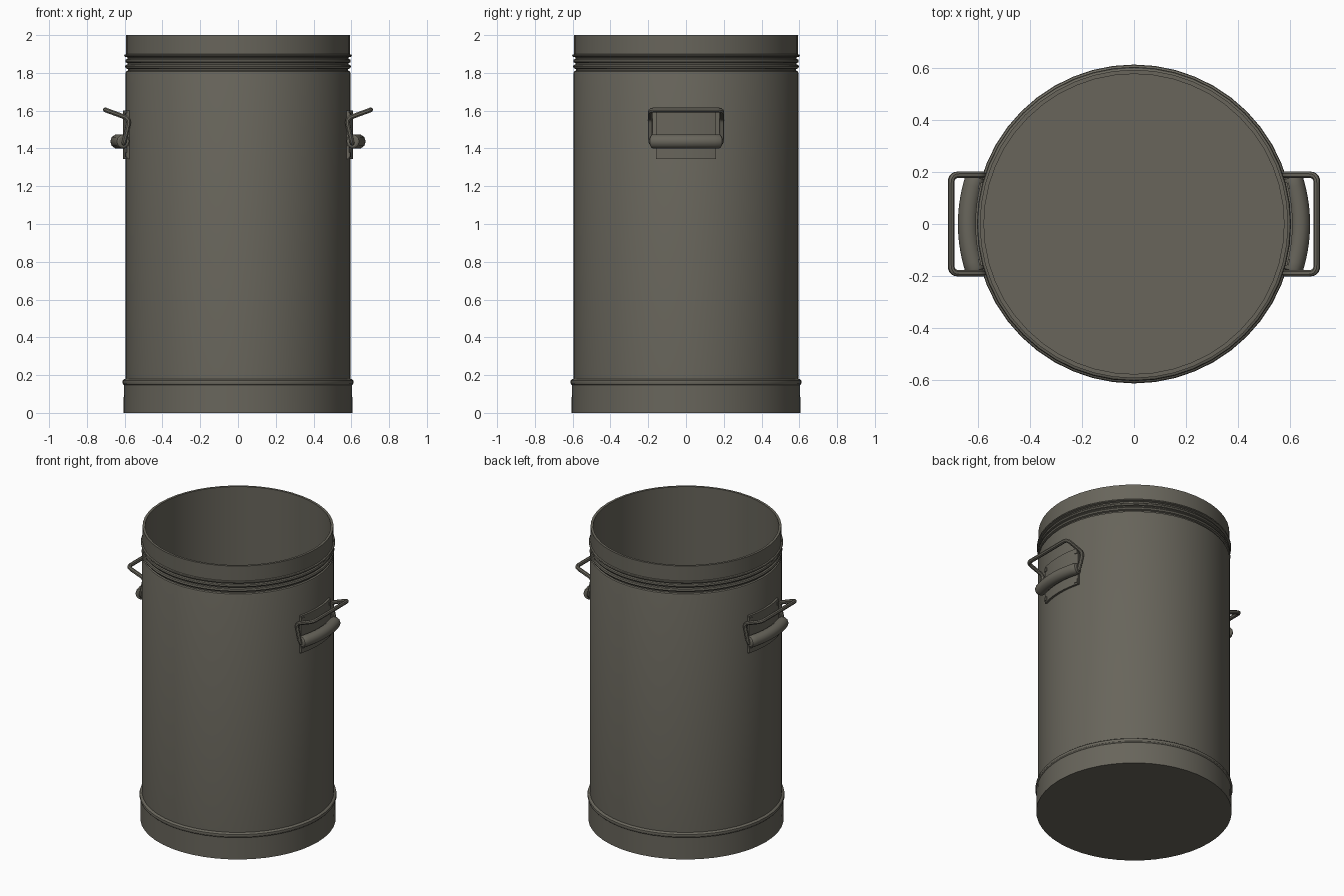
import bpy, bmesh, math
from mathutils import Vector

if "Cube" in bpy.data.objects:
    bpy.data.objects.remove(bpy.data.objects["Cube"])

SEG = 48

steel = bpy.data.materials.new("warm grey steel")
steel.diffuse_color = (0.138, 0.130, 0.105, 1)
steel.use_nodes = True
steel.node_tree.nodes["Principled BSDF"].inputs["Base Color"].default_value = steel.diffuse_color


def finish(ob, angle=30):
    ob.data.materials.clear()
    ob.data.materials.append(steel)
    bpy.ops.object.select_all(action='DESELECT')
    ob.select_set(True)
    bpy.context.view_layer.objects.active = ob
    bpy.ops.object.shade_smooth_by_angle(angle=math.radians(angle))
    return ob


def from_bmesh(name, bm):
    bmesh.ops.recalc_face_normals(bm, faces=bm.faces)
    me = bpy.data.meshes.new(name)
    bm.to_mesh(me)
    bm.free()
    ob = bpy.data.objects.new(name, me)
    bpy.context.collection.objects.link(ob)
    return finish(ob)


def lathe(name, profile):
    """Revolve an (r, z) profile about z; both ends are closed by discs."""
    bm = bmesh.new()
    rings = []
    for r, z in profile:
        rings.append([bm.verts.new((r * math.cos(2 * math.pi * i / SEG),
                                    r * math.sin(2 * math.pi * i / SEG), z)) for i in range(SEG)])
    for a, b in zip(rings, rings[1:]):
        for i in range(SEG):
            j = (i + 1) % SEG
            bm.faces.new((a[i], a[j], b[j], b[i]))
    bm.faces.new(rings[0][::-1])
    bm.faces.new(rings[-1])
    return from_bmesh(name, bm)


def curved_plate(name, side, r0, r1, y0, y1, z0, z1, n):
    """Block bent around the can between two radii."""
    bm = bmesh.new()
    rows = []
    for i in range(n + 1):
        a = math.asin((y0 + (y1 - y0) * i / n) / r1)
        c, s = math.cos(a) * side, math.sin(a) * side
        rows.append([bm.verts.new((r * c, r * s, z))
                     for r, z in ((r0, z0), (r1, z0), (r1, z1), (r0, z1))])
    for a, b in zip(rows, rows[1:]):
        for k in range(4):
            m = (k + 1) % 4
            bm.faces.new((a[k], a[m], b[m], b[k]))
    bm.faces.new(rows[0])
    bm.faces.new(rows[-1])
    return from_bmesh(name, bm)


def rounded(points, radius, steps=5):
    """Round the inner corners of a path."""
    pts = [Vector(p) for p in points]
    out = [pts[0]]
    for a, b, c in zip(pts, pts[1:], pts[2:]):
        p = b + (a - b).normalized() * radius
        q = b + (c - b).normalized() * radius
        for i in range(steps + 1):
            t = i / steps
            out.append(p * (1 - t) ** 2 + b * 2 * t * (1 - t) + q * t * t)
    return out + [pts[-1]]


def tube(name, side, path, radius, res, taper=None):
    cu = bpy.data.curves.new(name, 'CURVE')
    cu.dimensions = '3D'
    cu.bevel_depth = radius
    cu.bevel_resolution = res
    cu.use_fill_caps = True
    sp = cu.splines.new('POLY')
    sp.points.add(len(path) - 1)
    for i, p in enumerate(path):
        sp.points[i].co = (p[0] * side, p[1] * side, p[2], 1)
        sp.points[i].radius = taper[i] if taper else 1
    ob = bpy.data.objects.new(name, cu)
    bpy.context.collection.objects.link(ob)
    bpy.ops.object.select_all(action='DESELECT')
    ob.select_set(True)
    bpy.context.view_layer.objects.active = ob
    bpy.ops.object.convert(target='MESH')
    return finish(bpy.context.view_layer.objects.active, 40)


# Open can: base band, bead, wall, grooved collar, rim, inside wall and floor
lathe("can_body", [
    (0.606, 0), (0.604, 0.148), (0.610, 0.154), (0.612, 0.163), (0.610, 0.172),
    (0.603, 0.178), (0.595, 0.180), (0.595, 1.800), (0.592, 1.808), (0.582, 1.812),
    (0.582, 1.820), (0.594, 1.824), (0.598, 1.833), (0.594, 1.842), (0.584, 1.845),
    (0.584, 1.852), (0.594, 1.855), (0.597, 1.863), (0.594, 1.871), (0.585, 1.875),
    (0.585, 1.882), (0.600, 1.886), (0.603, 1.891), (0.600, 1.896), (0.592, 1.899),
    (0.592, 2.0), (0.576, 2.0), (0.576, 0.02)])

# Handles on both sides
for side, tag in ((1, "right"), (-1, "left")):
    curved_plate(f"{tag}_handle_plate", side, 0.588, 0.609, -0.16, 0.16, 1.345, 1.60, 8)
    for k, (y, z) in enumerate(((-0.147, 1.357), (0.147, 1.357), (-0.147, 1.565), (0.147, 1.565))):
        curved_plate(f"{tag}_plate_rivet_{k}", side, 0.605, 0.614,
                     y - 0.012, y + 0.012, z - 0.002, z + 0.022, 1)

    # Bowed grip with slightly rounded ends
    n = 14
    ys = [-0.185, -0.18] + [-0.17 + 0.34 * i / n for i in range(n + 1)] + [0.18, 0.185]
    path = [(0.637 - 0.9 * y * y, y, 1.437) for y in ys]
    taper = [0.7, 0.92] + [1] * (n + 1) + [0.92, 0.7]
    tube(f"{tag}_grip", side, path, 0.039, 3, taper)

    # Bent wire bail running through the grip
    half = [(0.612, 0.15, 1.432), (0.606, 0.189, 1.418), (0.574, 0.189, 1.557), (0.702, 0.189, 1.604)]
    wire = half + [(x, -y, z) for x, y, z in reversed(half)]
    tube(f"{tag}_wire_bail", side, rounded(wire, 0.03), 0.013, 2)
